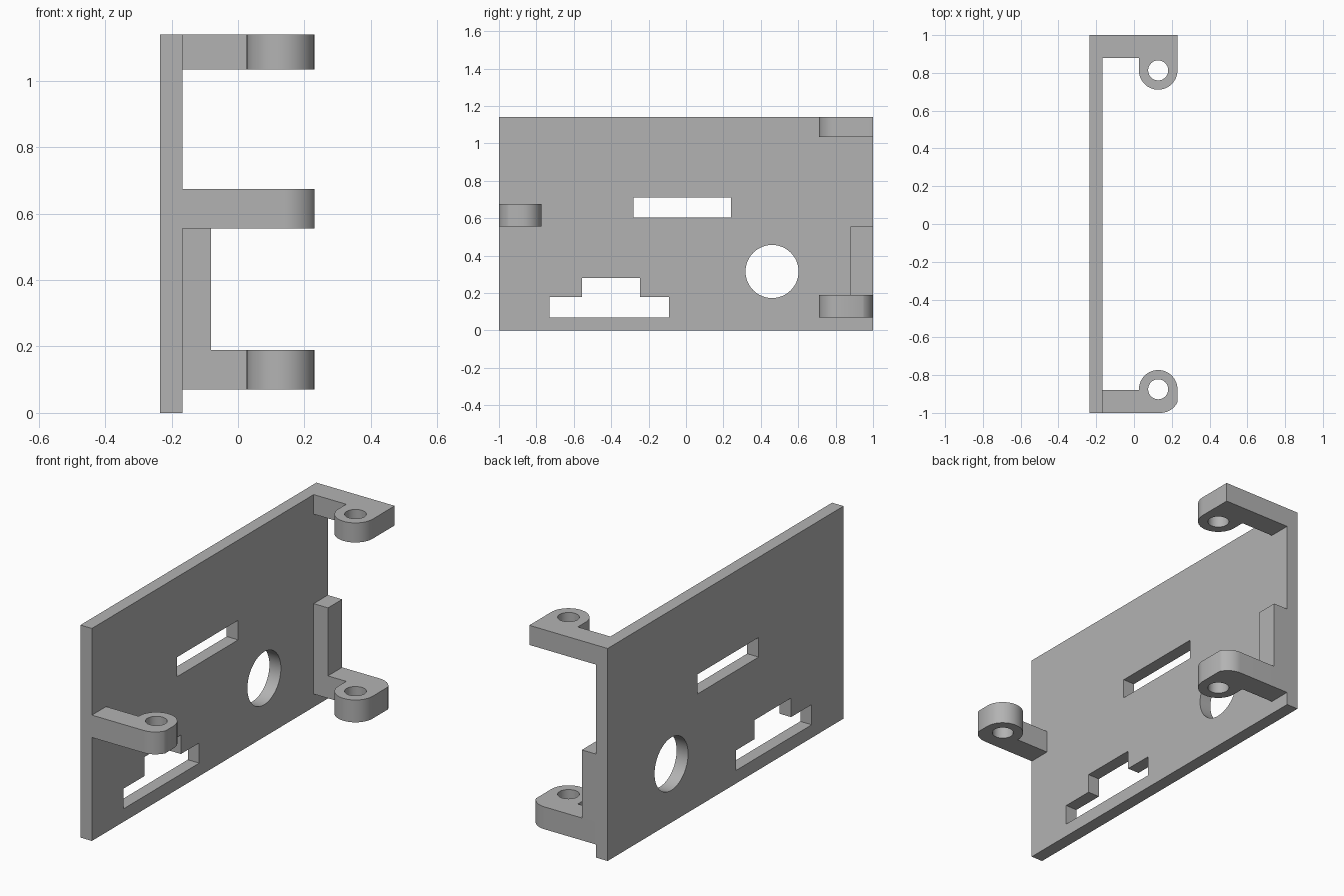
import bpy
import bmesh
from math import cos, sin, pi, radians, asin
from mathutils import Matrix

if "Cube" in bpy.data.objects:
    bpy.data.objects.remove(bpy.data.objects["Cube"])

grey = bpy.data.materials.new("plain grey")
grey.use_nodes = True
grey.diffuse_color = (0.45, 0.45, 0.45, 1)
grey.node_tree.nodes["Principled BSDF"].inputs["Base Color"].default_value = grey.diffuse_color


def arc(cx, cy, r, start, end, steps=24):
    return [(cx + r * cos(start + (end - start) * i / steps),
             cy + r * sin(start + (end - start) * i / steps)) for i in range(steps + 1)]


def circle(cx, cy, r):
    return arc(cx, cy, r, 0, 2 * pi, 48)[:-1]


def rect(x0, y0, x1, y1):
    return [(x0, y0), (x1, y0), (x1, y1), (x0, y1)]


def slab(name, loops, low, high, axes=Matrix.Identity(4)):
    """Extrude an outline with holes from low to high along the local z axis."""
    curve = bpy.data.curves.new(name + "_outline", "CURVE")
    curve.dimensions = "2D"
    curve.fill_mode = "BOTH"
    curve.extrude = (high - low) / 2
    for loop in loops:
        spline = curve.splines.new("POLY")
        spline.points.add(len(loop) - 1)
        for point, (x, y) in zip(spline.points, loop):
            point.co = (x, y, 0, 1)
        spline.use_cyclic_u = True
    source = bpy.data.objects.new(name + "_outline", curve)
    bpy.context.collection.objects.link(source)
    bpy.context.view_layer.update()
    mesh = bpy.data.meshes.new_from_object(
        source.evaluated_get(bpy.context.evaluated_depsgraph_get()))
    bpy.data.objects.remove(source)

    bm = bmesh.new()
    bm.from_mesh(mesh)
    bmesh.ops.remove_doubles(bm, verts=bm.verts, dist=0.0001)
    bmesh.ops.transform(bm, verts=bm.verts,
                        matrix=axes @ Matrix.Translation((0, 0, (low + high) / 2)))
    bmesh.ops.recalc_face_normals(bm, faces=bm.faces)
    bm.to_mesh(mesh)
    bm.free()
    mesh.name = name
    mesh.materials.clear()
    mesh.materials.append(grey)
    obj = bpy.data.objects.new(name, mesh)
    bpy.context.collection.objects.link(obj)
    bpy.ops.object.select_all(action="DESELECT")
    obj.select_set(True)
    bpy.context.view_layer.objects.active = obj
    bpy.ops.object.shade_smooth_by_angle(angle=radians(30))
    return obj


LEFT, INNER, TIP = -0.235, -0.167, 0.23
BOSS_X, BOSS_R = 0.128, 0.102

# Upright plate with a slot, a stepped opening and a round port
upright = Matrix(((0, 0, 1, 0), (1, 0, 0, 0), (0, 1, 0, 0), (0, 0, 0, 1)))
stepped = [(-0.73, 0.07), (-0.09, 0.07), (-0.09, 0.178), (-0.245, 0.178),
           (-0.245, 0.28), (-0.555, 0.28), (-0.555, 0.178), (-0.73, 0.178)]
slab("plate", [rect(-1, 0, 1, 1.14), rect(-0.28, 0.605, 0.24, 0.71),
               stepped, circle(0.46, 0.315, 0.142)], LEFT, INNER, upright)


# Arms, each ending in a rounded boss with a screw hole
def arm(name, side, boss_y, low, high, rounded):
    outline = [(INNER, 0.88), (BOSS_X - BOSS_R, 0.88)]
    outline += arc(BOSS_X, boss_y, BOSS_R, pi, 2 * pi)
    if rounded:
        outline += arc(0.14, 0.9, 0.1, asin(0.44), pi / 2, 10)
    else:
        outline.append((TIP, 1))
    outline.append((INNER, 1))
    loops = [outline, circle(BOSS_X, boss_y, 0.053)]
    slab(name, [[(x, side * y) for x, y in loop] for loop in loops], low, high)


arm("front_arm", -1, 0.875, 0.555, 0.675, True)
arm("back_lower_arm", 1, 0.813, 0.07, 0.19, True)
arm("back_upper_arm", 1, 0.813, 1.035, 1.14, False)

# Stiffening tab above the lower back arm
slab("back_tab", [rect(INNER, 0.88, -0.082, 1)], 0.19, 0.555)
